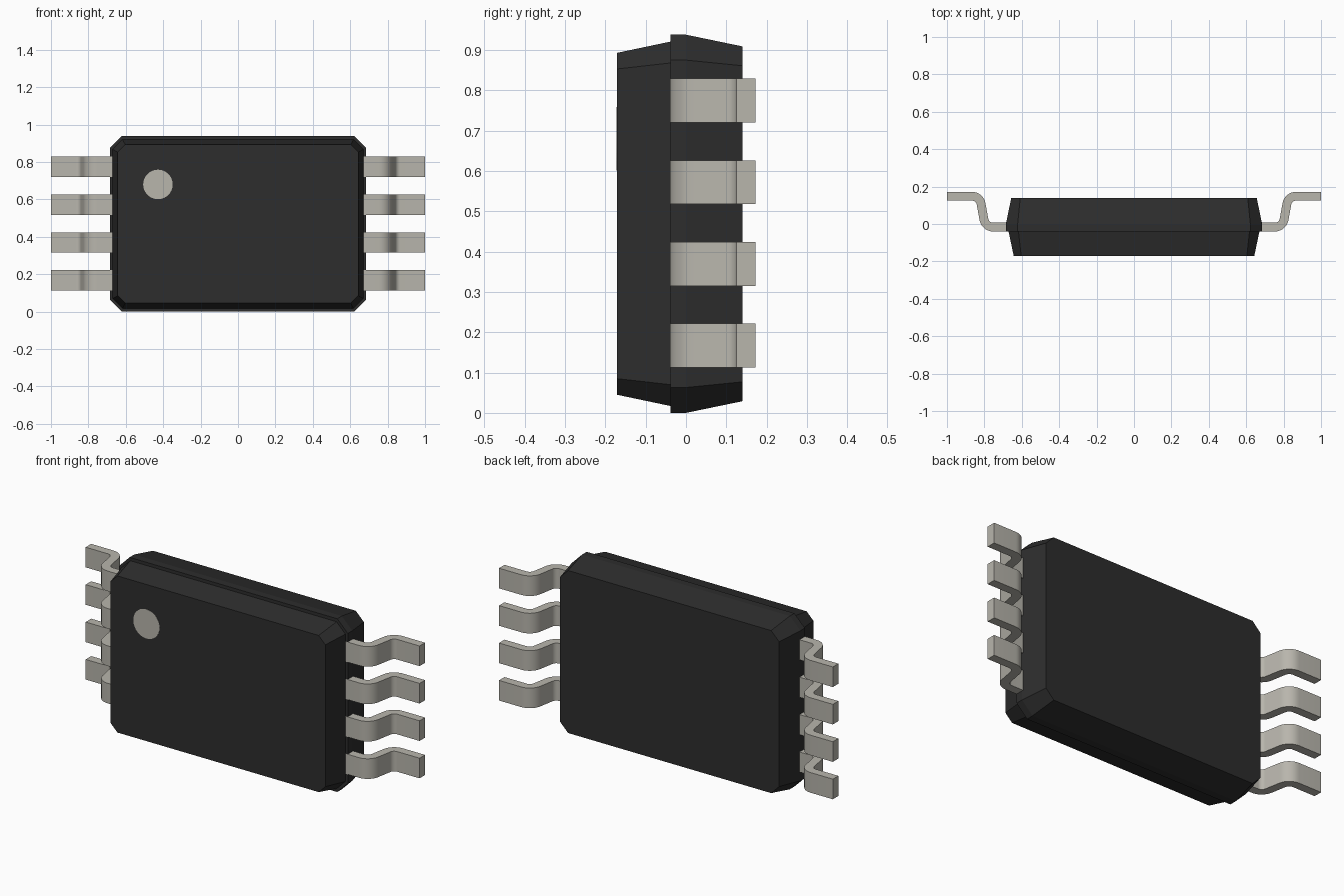
import bpy, bmesh, math
from mathutils import Vector

if "Cube" in bpy.data.objects:
    bpy.data.objects.remove(bpy.data.objects["Cube"])

def material(name, rgb):
    m = bpy.data.materials.new(name)
    m.diffuse_color = (*rgb, 1)
    m.use_nodes = True
    m.node_tree.nodes["Principled BSDF"].inputs["Base Color"].default_value = m.diffuse_color
    return m

BLACK = material("black plastic", (0.026, 0.026, 0.026))
METAL = material("tinned metal", (0.48, 0.465, 0.415))
MID_Z = 0.469

def add_object(name, bm, mat):
    bmesh.ops.recalc_face_normals(bm, faces=bm.faces)
    me = bpy.data.meshes.new(name)
    bm.to_mesh(me)
    bm.free()
    me.materials.append(mat)
    ob = bpy.data.objects.new(name, me)
    bpy.context.collection.objects.link(ob)
    return ob

def loft(name, rings, mat):
    """Skin equal-length rings of points and cap both ends."""
    bm = bmesh.new()
    vs = [[bm.verts.new(p) for p in r] for r in rings]
    n = len(vs[0])
    for a, b in zip(vs, vs[1:]):
        for i in range(n):
            j = (i + 1) % n
            bm.faces.new((a[i], a[j], b[j], b[i]))
    bm.faces.new(vs[0])
    bm.faces.new(vs[-1])
    return add_object(name, bm, mat)

def octagon(y, hx, hz, c):
    """Rectangle with cut corners at depth y."""
    pts = [(hx, hz - c), (hx - c, hz), (c - hx, hz), (-hx, hz - c),
           (-hx, c - hz), (c - hx, -hz), (hx - c, -hz), (hx, c - hz)]
    return [(x, y, MID_Z + z) for x, z in pts]

# Moulded case: front half sits slightly inside the wider back half
loft("case_front", [octagon(-0.171, 0.643, 0.424, 0.04),
                    octagon(-0.038, 0.671, 0.452, 0.053)], BLACK)
loft("case_back", [octagon(-0.039, 0.685, 0.469, 0.063),
                   octagon(0.0, 0.685, 0.469, 0.063),
                   octagon(0.14, 0.656, 0.440, 0.048)], BLACK)

# Pin one marker
loft("pin_one_dot", [[(-0.428 + 0.079 * math.cos(a), y, 0.68 + 0.079 * math.sin(a))
                      for a in (math.tau * i / 40 for i in range(40))]
                     for y in (-0.172, -0.168)], METAL)

# Lead centre line with rounded bends, thickened into a strip
def rounded(points, radius, steps=8):
    out = [points[0]]
    for p, q, r in zip(points, points[1:], points[2:]):
        d1, d2 = (q - p).normalized(), (r - q).normalized()
        turn = d1.angle_signed(d2)
        t = radius * math.tan(abs(turn) / 2)
        start = q - d1 * t
        side = 1 if d1.x * d2.y - d1.y * d2.x > 0 else -1
        centre = start + Vector((-d1.y, d1.x)) * radius * side
        for k in range(steps + 1):
            a = side * abs(turn) * k / steps
            v = start - centre
            out.append(centre + Vector((v.x * math.cos(a) - v.y * math.sin(a),
                                        v.x * math.sin(a) + v.y * math.cos(a))))
    return out + [points[-1]]

path = rounded([Vector(p) for p in ((0.66, -0.0165), (0.795, -0.0165),
                                    (0.825, 0.1485), (1.0, 0.1485))], 0.05)

def lead(name, side, z, width=0.109, thick=0.047):
    rings = []
    for i, p in enumerate(path):
        d = (path[min(i + 1, len(path) - 1)] - path[max(i - 1, 0)]).normalized()
        if i in (1, len(path) - 2):      # keep the flat runs straight
            d = Vector((1, 0))
        n = Vector((-d.y, d.x)) * thick / 2
        a, b = p + n, p - n
        rings.append([(side * q.x, q.y, z + h) for q, h in
                      ((a, -width / 2), (a, width / 2), (b, width / 2), (b, -width / 2))])
    ob = loft(name, rings, METAL)
    bpy.ops.object.select_all(action='DESELECT')
    ob.select_set(True)
    bpy.context.view_layer.objects.active = ob
    bpy.ops.object.shade_smooth_by_angle(angle=math.radians(30))

# Four leads on each side
for side, label in ((-1, "left"), (1, "right")):
    for i in range(4):
        lead(f"{label}_lead_{i + 1}", side, 0.167 + 0.2025 * i)
